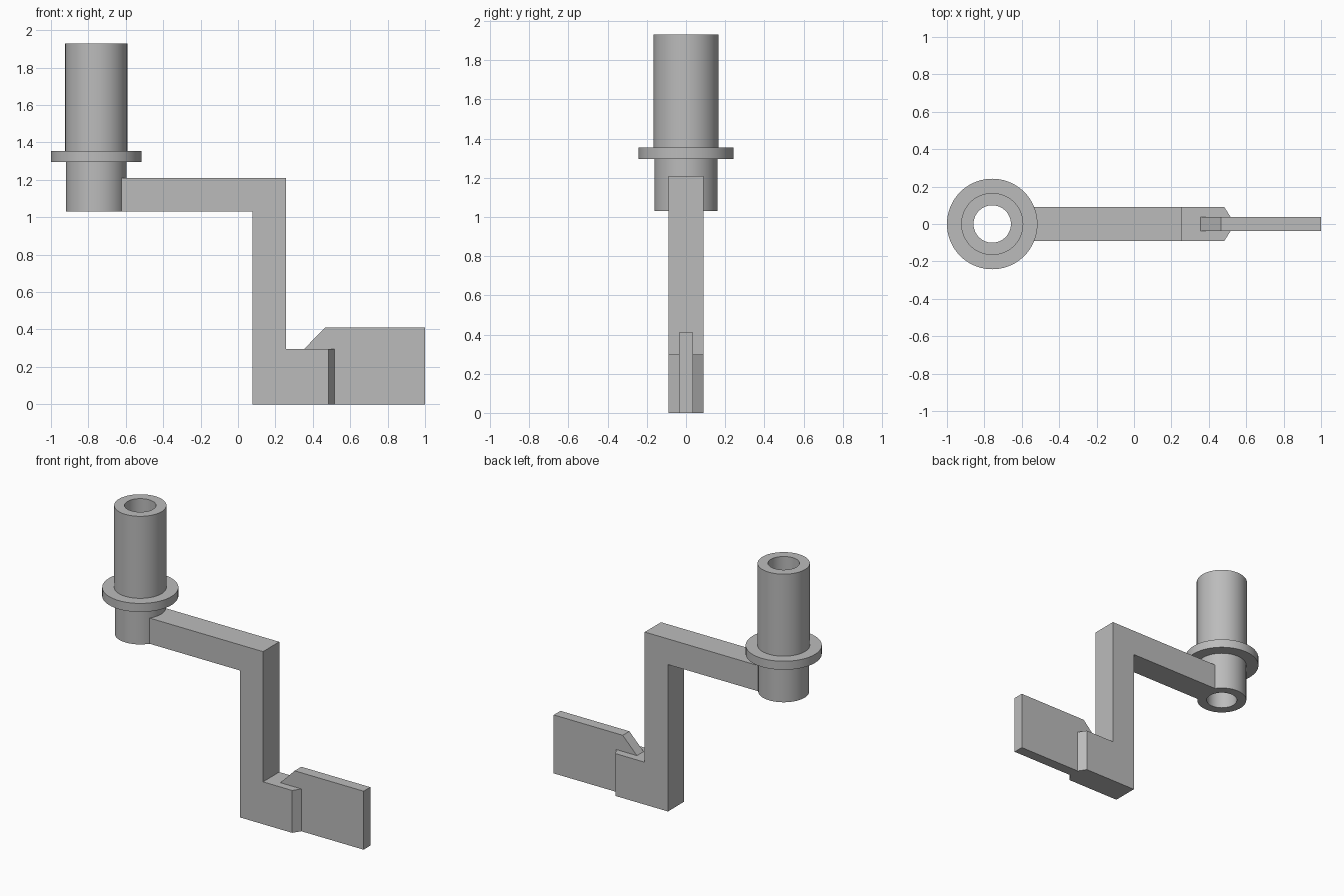
import bpy, bmesh, math
from mathutils import Matrix, Vector

cube = bpy.data.objects.get("Cube")
if cube:
    bpy.data.objects.remove(cube, do_unlink=True)

GREY = (0.5, 0.5, 0.5, 1.0)
grey = bpy.data.materials.new("plain_grey")
grey.use_nodes = True
grey.diffuse_color = GREY
grey.node_tree.nodes["Principled BSDF"].inputs["Base Color"].default_value = GREY


def finish(name, bm):
    bmesh.ops.recalc_face_normals(bm, faces=bm.faces)
    mesh = bpy.data.meshes.new(name)
    bm.to_mesh(mesh)
    bm.free()
    mesh.materials.append(grey)
    obj = bpy.data.objects.new(name, mesh)
    bpy.context.collection.objects.link(obj)
    return obj


def side_plate(profile, half):
    """Extrude an x-z outline through y, centred on y = 0."""
    bm = bmesh.new()
    face = bm.faces.new([bm.verts.new((x, -half, z)) for x, z in profile])
    out = bmesh.ops.extrude_face_region(bm, geom=[face])
    verts = [v for v in out["geom"] if isinstance(v, bmesh.types.BMVert)]
    bmesh.ops.translate(bm, verts=verts, vec=(0, 2 * half, 0))
    return bm


# Hollow tube with its flange, turned around a vertical axis
AXIS_X = -0.758
tube_profile = [(0.10, 1.03), (0.162, 1.03), (0.162, 1.295), (0.242, 1.295),
                (0.242, 1.355), (0.166, 1.355), (0.166, 1.93), (0.10, 1.93)]
bm = bmesh.new()
ring = [bm.verts.new((AXIS_X + r, 0, z)) for r, z in tube_profile]
edges = [bm.edges.new((ring[i - 1], ring[i])) for i in range(len(ring))]
bmesh.ops.spin(bm, geom=ring + edges, cent=(AXIS_X, 0, 0), axis=(0, 0, 1),
               angle=math.tau, steps=72, use_merge=True)
bmesh.ops.remove_doubles(bm, verts=bm.verts, dist=1e-4)
tube = finish("flanged_tube", bm)

# Stepped arm: upper bar, upright and foot in one outline
HALF, BLADE_HALF = 0.09, 0.037
FOOT_X, TIP_X = 0.483, 0.517
bm = side_plate([(-0.635, 1.03), (0.077, 1.03), (0.077, 0), (FOOT_X, 0),
                 (FOOT_X, 0.297), (0.257, 0.297), (0.257, 1.21), (-0.635, 1.21)], HALF)
bm.normal_update()

# Foot end tapers down to the blade thickness
end = next(f for f in bm.faces
           if all(abs(v.co.x - FOOT_X) < 1e-4 for v in f.verts))
out = bmesh.ops.extrude_discrete_faces(bm, faces=[end])
for v in out["faces"][0].verts:
    v.co.x = TIP_X
    v.co.y *= BLADE_HALF / HALF
finish("stepped_arm", bm)

# Thin blade set into the foot, with a sloped upper corner
finish("blade", side_plate([(0.355, 0), (1.0, 0), (1.0, 0.41),
                            (0.465, 0.41), (0.355, 0.297)], BLADE_HALF))

# Smooth the round walls, keep the rims sharp
bpy.ops.object.select_all(action="DESELECT")
tube.select_set(True)
bpy.context.view_layer.objects.active = tube
bpy.ops.object.shade_smooth_by_angle(angle=math.radians(30))
